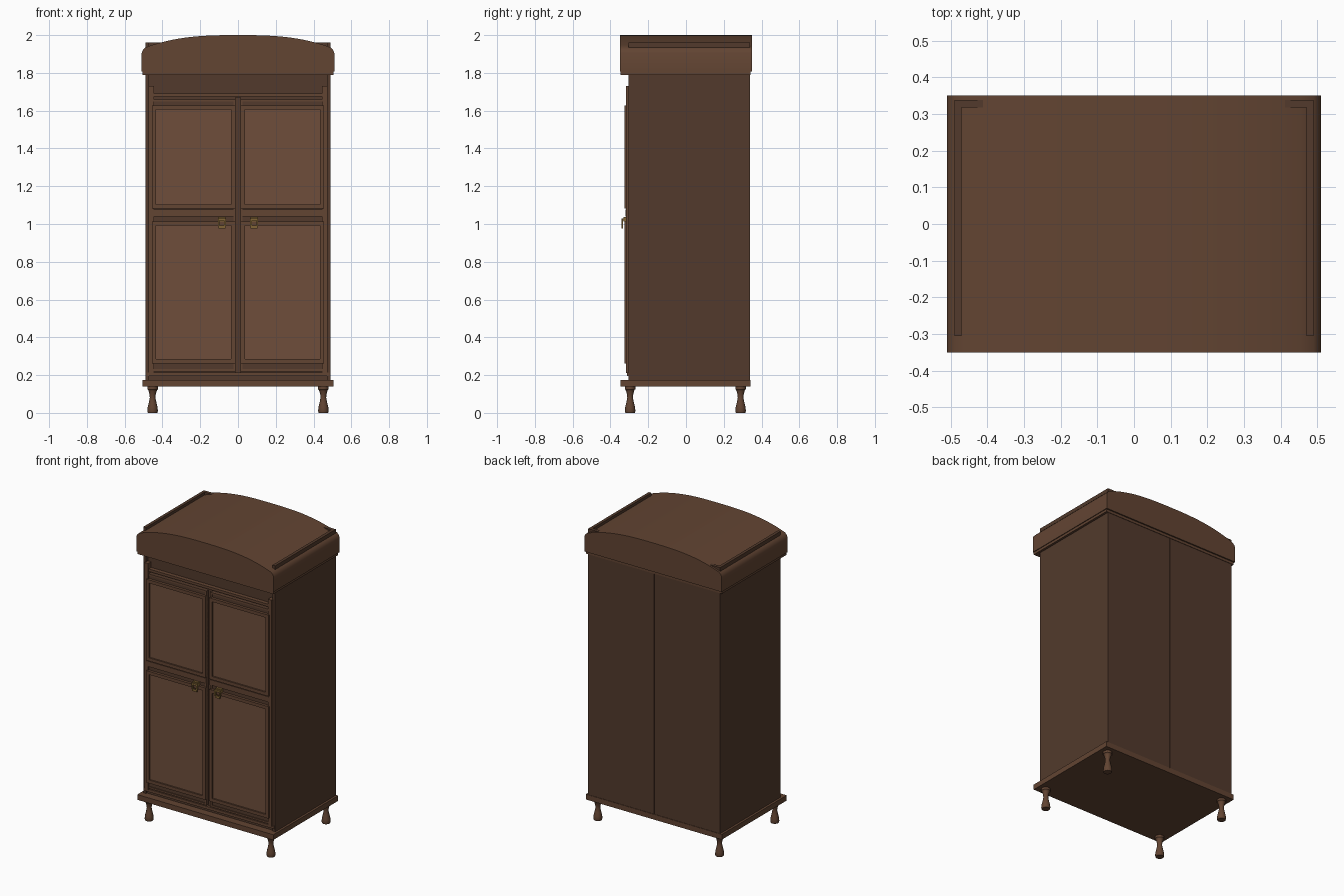
import bpy, bmesh, math

if "Cube" in bpy.data.objects:
    bpy.data.objects.remove(bpy.data.objects["Cube"])


def material(name, rgb):
    m = bpy.data.materials.new(name)
    m.diffuse_color = (*rgb, 1)
    m.use_nodes = True
    m.node_tree.nodes["Principled BSDF"].inputs["Base Color"].default_value = m.diffuse_color
    return m


DARK = material("dark_wood", (0.085, 0.042, 0.025))
MID = material("mid_wood", (0.122, 0.058, 0.032))
LIGHT = material("light_wood", (0.156, 0.076, 0.044))
BRASS = material("brass", (0.22, 0.13, 0.035))


def finish(name, bm, mat, smooth=False):
    bmesh.ops.recalc_face_normals(bm, faces=bm.faces[:])
    me = bpy.data.meshes.new(name)
    bm.to_mesh(me)
    bm.free()
    me.materials.append(mat)
    ob = bpy.data.objects.new(name, me)
    bpy.context.collection.objects.link(ob)
    if smooth:
        bpy.ops.object.select_all(action='DESELECT')
        ob.select_set(True)
        bpy.context.view_layer.objects.active = ob
        bpy.ops.object.shade_smooth_by_angle(angle=math.radians(35))
    return ob


def add_box(bm, x, y, z):
    vs = bmesh.ops.create_cube(bm, size=1)["verts"]
    for v in vs:
        v.co = [a[0] + (c + 0.5) * (a[1] - a[0]) for a, c in zip((x, y, z), v.co)]


def box(name, x, y, z, mat):
    bm = bmesh.new()
    add_box(bm, x, y, z)
    return finish(name, bm, mat)


def frame(name, x, y, z, w, mat):
    """Rectangular moulding: two uprights and two crosspieces."""
    bm = bmesh.new()
    for a, b in ((x[0], x[0] + w), (x[1] - w, x[1])):
        add_box(bm, (a, b), y, z)
    for a, b in ((z[0], z[0] + w), (z[1] - w, z[1])):
        add_box(bm, (x[0] + w, x[1] - w), y, (a, b))
    return finish(name, bm, mat)


def mirrored(s, a, b):
    return tuple(sorted((s * a, s * b)))


def lathe(name, profile, x, y, mat, sides=16):
    bm = bmesh.new()
    rings = [[bm.verts.new((x + r * math.cos(2 * math.pi * i / sides),
                            y + r * math.sin(2 * math.pi * i / sides), z))
              for i in range(sides)] for r, z in profile]
    for lo, hi in zip(rings, rings[1:]):
        for i in range(sides):
            j = (i + 1) % sides
            bm.faces.new((lo[i], lo[j], hi[j], hi[i]))
    bm.faces.new(rings[0][::-1])
    bm.faces.new(rings[-1])
    return finish(name, bm, mat, True)


# Turned legs
leg_profile = [(0.025, 0), (0.028, 0.01), (0.026, 0.03), (0.020, 0.055), (0.015, 0.08),
               (0.016, 0.095), (0.021, 0.115), (0.024, 0.122), (0.028, 0.125), (0.028, 0.14)]
for label, y in (("front", -0.296), ("back", 0.289)):
    for side, s in (("left", -1), ("right", 1)):
        lathe(f"{label}_{side}_leg", leg_profile, s * 0.452, y, MID)

# Base board and cornice board
box("base_board", (-0.505, 0.505), (-0.347, 0.341), (0.14, 0.175), MID)
box("cornice_board", (-0.505, 0.505), (-0.347, 0.341), (1.79, 1.81), MID)

# Arched hood: front profile extruded along y
outline = [(-0.51, 1.807), (-0.51, 1.905), (-0.503, 1.922)]
N = 28
for i in range(N + 1):
    x = -0.49 + 0.98 * i / N
    outline.append((x, 2 - 0.065 * abs(x / 0.49) ** 2.8))
outline += [(0.503, 1.922), (0.51, 1.905), (0.51, 1.807)]
bm = bmesh.new()
face = bm.faces.new([bm.verts.new((x, -0.35, z)) for x, z in outline])
ext = bmesh.ops.extrude_face_region(bm, geom=[face])["geom"]
bmesh.ops.translate(bm, vec=(0, 0.70, 0),
                    verts=[v for v in ext if isinstance(v, bmesh.types.BMVert)])
bmesh.ops.recalc_face_normals(bm, faces=bm.faces[:])
finish("arched_hood", bm, MID, True)

# Side and back panels, whose tops poke through the hood
for side, s in (("left", -1), ("right", 1)):
    box(f"{side}_side_panel", mirrored(s, 0.47, 0.49), (-0.305, 0.317), (0.175, 1.96), DARK)
    box(f"{side}_back_panel", mirrored(s, 0.0015, 0.49), (0.317, 0.338), (0.175, 1.96), DARK)
box("back_lining", (-0.47, 0.47), (0.305, 0.317), (0.175, 1.80), DARK)

# Front frieze and rails
box("frieze_panel", (-0.47, 0.47), (-0.285, -0.265), (1.66, 1.79), DARK)
box("top_rail", (-0.455, 0.455), (-0.312, -0.27), (1.675, 1.692), MID)
box("bottom_rail", (-0.485, 0.485), (-0.312, -0.27), (0.195, 0.214), MID)
box("plinth_strip", (-0.47, 0.47), (-0.295, -0.27), (0.175, 0.195), DARK)
box("centre_gap_strip", (-0.016, 0.016), (-0.295, -0.275), (0.21, 1.67), DARK)

for side, s in (("left", -1), ("right", 1)):
    # Corner stile
    box(f"{side}_front_stile", mirrored(s, 0.445, 0.473), (-0.318, -0.27), (0.21, 1.73), MID)

    # Door: backing slab, mid rail, two framed panels
    dx = mirrored(s, 0.013, 0.457)
    box(f"{side}_door_slab", dx, (-0.308, -0.285), (0.22, 1.66), DARK)
    box(f"{side}_door_mid_rail", dx, (-0.32, -0.305), (1.04, 1.076), MID)
    frame(f"{side}_door_border", dx, (-0.314, -0.3), (0.22, 1.66), 0.012, MID)
    for part, z in (("upper", (1.082, 1.627)), ("lower", (0.262, 1.013))):
        px = mirrored(s, 0.014, 0.455)
        frame(f"{side}_{part}_panel_frame", px, (-0.326, -0.303), z, 0.022, MID)
        box(f"{side}_{part}_panel", (px[0] + 0.02, px[1] - 0.02), (-0.316, -0.303),
            (z[0] + 0.02, z[1] - 0.02), LIGHT)

    # Drop handle: mounting plate and hanging pull
    c = s * 0.085
    box(f"{side}_handle_plate", (c - 0.02, c + 0.02), (-0.33, -0.305), (1.012, 1.037), BRASS)
    bm = bmesh.new()
    add_box(bm, (c - 0.014, c + 0.014), (-0.342, -0.328), (1.018, 1.03))
    add_box(bm, (c - 0.022, c - 0.012), (-0.342, -0.334), (0.99, 1.03))
    add_box(bm, (c + 0.012, c + 0.022), (-0.342, -0.334), (0.99, 1.03))
    add_box(bm, (c - 0.018, c + 0.018), (-0.342, -0.334), (0.977, 0.992))
    finish(f"{side}_handle_pull", bm, BRASS)
